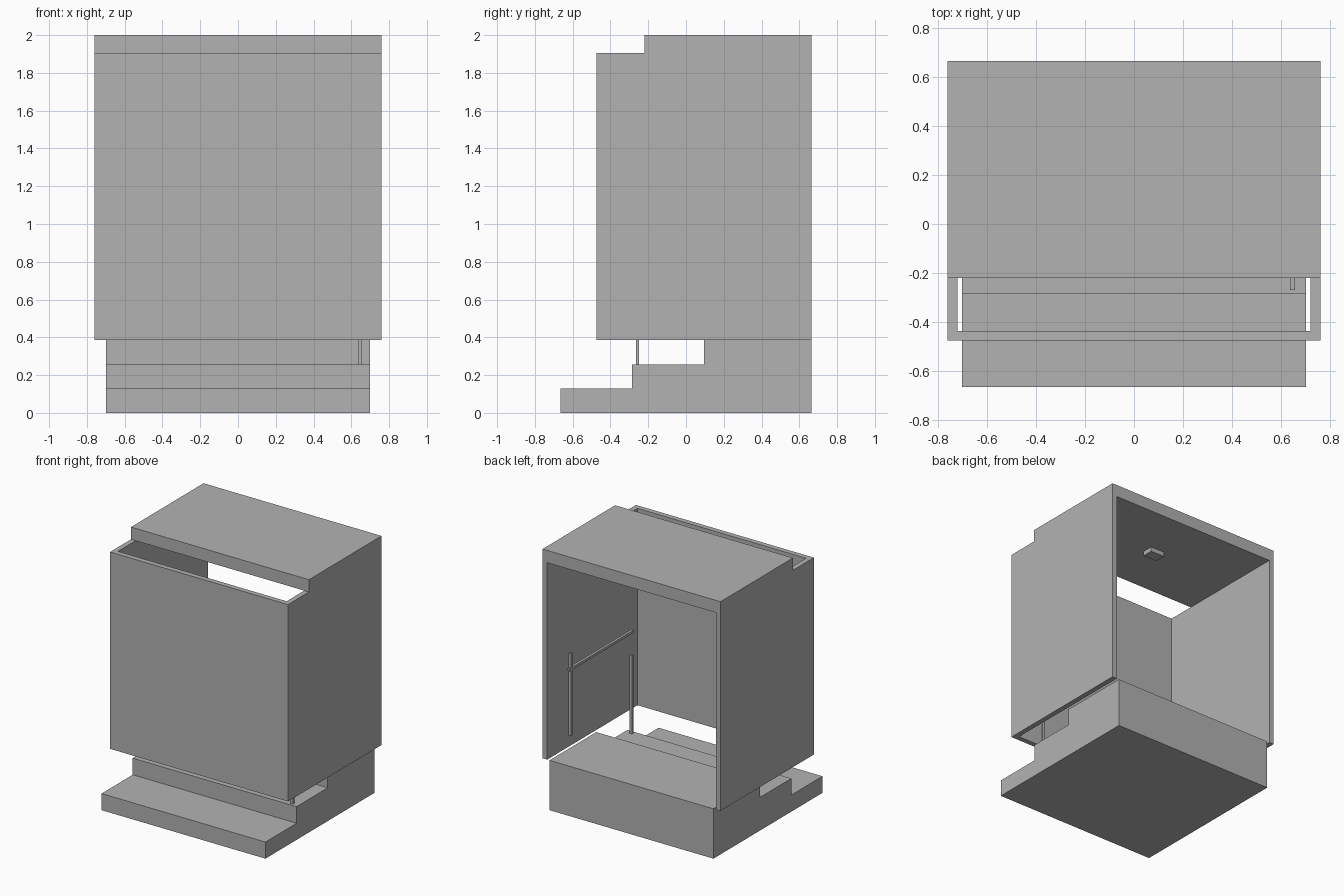
import bpy
import bmesh

cube = bpy.data.objects.get("Cube")
if cube:
    bpy.data.objects.remove(cube, do_unlink=True)

# Single flat grey
grey = bpy.data.materials.new("plain grey")
grey.use_nodes = True
COLOUR = (0.448, 0.448, 0.448, 1)
grey.diffuse_color = COLOUR
grey.node_tree.nodes["Principled BSDF"].inputs["Base Color"].default_value = COLOUR


def extrude_profile(name, profile, x0, x1):
    """Extrude a (y, z) outline along x from x0 to x1."""
    bm = bmesh.new()
    face = bm.faces.new([bm.verts.new((x0, y, z)) for y, z in profile])
    result = bmesh.ops.extrude_face_region(bm, geom=[face])
    moved = [v for v in result["geom"] if isinstance(v, bmesh.types.BMVert)]
    bmesh.ops.translate(bm, verts=moved, vec=(x1 - x0, 0, 0))
    bmesh.ops.recalc_face_normals(bm, faces=bm.faces)
    mesh = bpy.data.meshes.new(name)
    bm.to_mesh(mesh)
    bm.free()
    mesh.materials.append(grey)
    obj = bpy.data.objects.new(name, mesh)
    bpy.context.collection.objects.link(obj)
    return obj


def box(name, x, y, z):
    """Box from (low, high) ranges on each axis."""
    outline = [(y[0], z[0]), (y[1], z[0]), (y[1], z[1]), (y[0], z[1])]
    return extrude_profile(name, outline, *x)


W = 0.76               # half width of the housing
T = 0.04               # wall thickness
FRONT, BACK = -0.475, 0.665
LOW, EAVE, TOP = 0.385, 1.905, 2.0

# Stepped base
RISE, DEPTH = LOW / 3, 0.38
steps = [(BACK, 0), (-BACK, 0)]
for i in range(3):
    y = -BACK + i * DEPTH
    steps += [(y, (i + 1) * RISE), (y + DEPTH, (i + 1) * RISE)]
steps[-1] = (BACK, LOW)
extrude_profile("steps", steps, -0.70, 0.70)

# Housing: front panel, side walls and roof, open at the back
box("front_wall", (-W, W), (FRONT, FRONT + T), (LOW, EAVE))
for side, x in (("right", (-W, T - W)), ("left", (W - T, W))):
    box(side + "_wall", x, (FRONT + T, BACK), (LOW, EAVE))
box("roof", (-W, W), (-0.22, BACK), (EAVE, TOP))

# Ceiling lamp
box("ceiling_lamp", (-0.06, 0.06), (0.18, 0.265), (EAVE - 0.035, EAVE))

# Handrail on the left side
RAIL_X = (0.636, 0.656)
box("front_rail_post", RAIL_X, (-0.265, -0.248), (0.225, 0.86))
box("back_rail_post", RAIL_X, (0.478, 0.496), (0.525, 1.16))
box("handrail", RAIL_X, (-0.268, 0.51), (1.03, 1.05))
